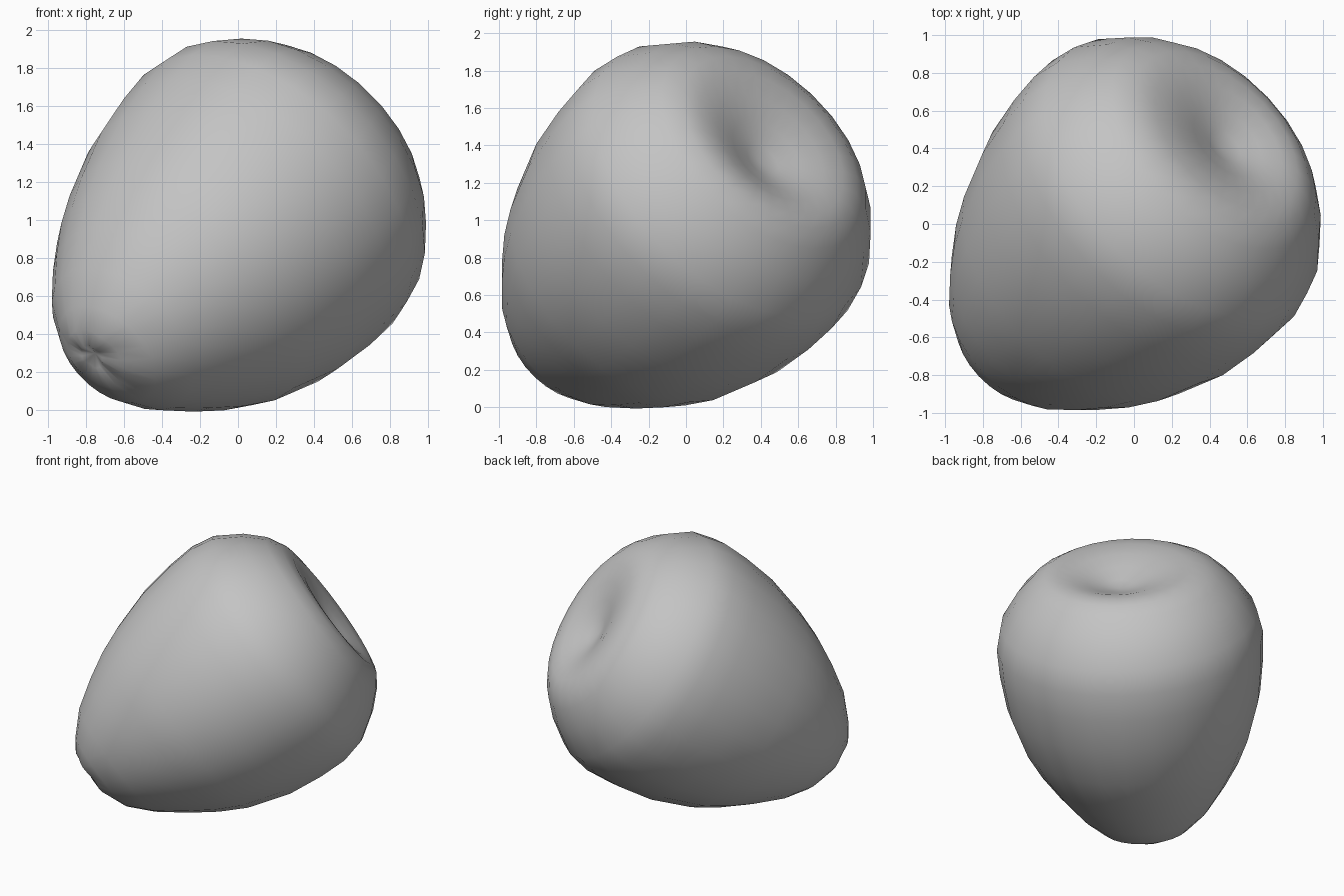
import bpy, bmesh, math
from mathutils import Vector

default = bpy.data.objects.get("Cube")
if default:
    bpy.data.objects.remove(default, do_unlink=True)

# One plain grey skin
skin = bpy.data.materials.new("plain_grey")
skin.use_nodes = True
grey = (0.55, 0.55, 0.55, 1.0)
skin.diffuse_color = grey
skin.node_tree.nodes["Principled BSDF"].inputs["Base Color"].default_value = grey

# Leaning axis of the body, from low front right to high back left
CENTRE = Vector((0, 0, 0.98))
AXIS = Vector((1, 1, 1)).normalized()
SIDE = Vector((1, 0, -1)).normalized()
ACROSS = AXIS.cross(SIDE) * 1.02

# Profile (height along axis, radius, sideways offset) from tip to dimple
PROFILE = [(-1.27, 0.07, -0.05), (-1.26, 0.18, -0.03), (-1.19, 0.31, 0),
           (-1.05, 0.455, 0), (-0.86, 0.59, 0.01), (-0.68, 0.7, 0.02),
           (-0.5, 0.785, 0.03), (-0.2, 0.88, 0.03), (0.05, 0.915, 0.025),
           (0.25, 0.925, 0.02), (0.42, 0.89, 0.015), (0.6, 0.775, 0.01),
           (0.72, 0.66, 0.01), (0.78, 0.56, 0.02), (0.797, 0.46, 0.04),
           (0.785, 0.34, 0.07), (0.75, 0.22, 0.09), (0.71, 0.1, 0.1)]
SEGMENTS = 26


def point(height, radius, offset, angle):
    return (CENTRE + AXIS * height + SIDE * (offset + radius * math.cos(angle))
            + ACROSS * radius * math.sin(angle))


def ring(bm, height, radius, offset):
    verts = []
    for i in range(SEGMENTS):
        a = math.tau * i / SEGMENTS
        # faint creases gather around the tip
        crease = 0.006 * math.cos(5 * a) if height < -1.2 else 0
        verts.append(bm.verts.new(point(height + crease, radius, offset, a)))
    return verts


bm = bmesh.new()
rings = [ring(bm, *row) for row in PROFILE]
for low, high in zip(rings, rings[1:]):
    for i in range(SEGMENTS):
        j = (i + 1) % SEGMENTS
        bm.faces.new((low[i], low[j], high[j], high[i]))

# Close the pinched tip and the stem dimple
tip = bm.verts.new(point(-1.24, 0, -0.05, 0))
dimple = bm.verts.new(point(0.69, 0, 0.1, 0))
for i in range(SEGMENTS):
    j = (i + 1) % SEGMENTS
    bm.faces.new((tip, rings[0][j], rings[0][i]))
    bm.faces.new((dimple, rings[-1][i], rings[-1][j]))

bmesh.ops.recalc_face_normals(bm, faces=bm.faces)
for f in bm.faces:
    f.smooth = True

mesh = bpy.data.meshes.new("fruit_body")
bm.to_mesh(mesh)
bm.free()
mesh.materials.append(skin)
body = bpy.data.objects.new("fruit_body", mesh)
bpy.context.scene.collection.objects.link(body)
